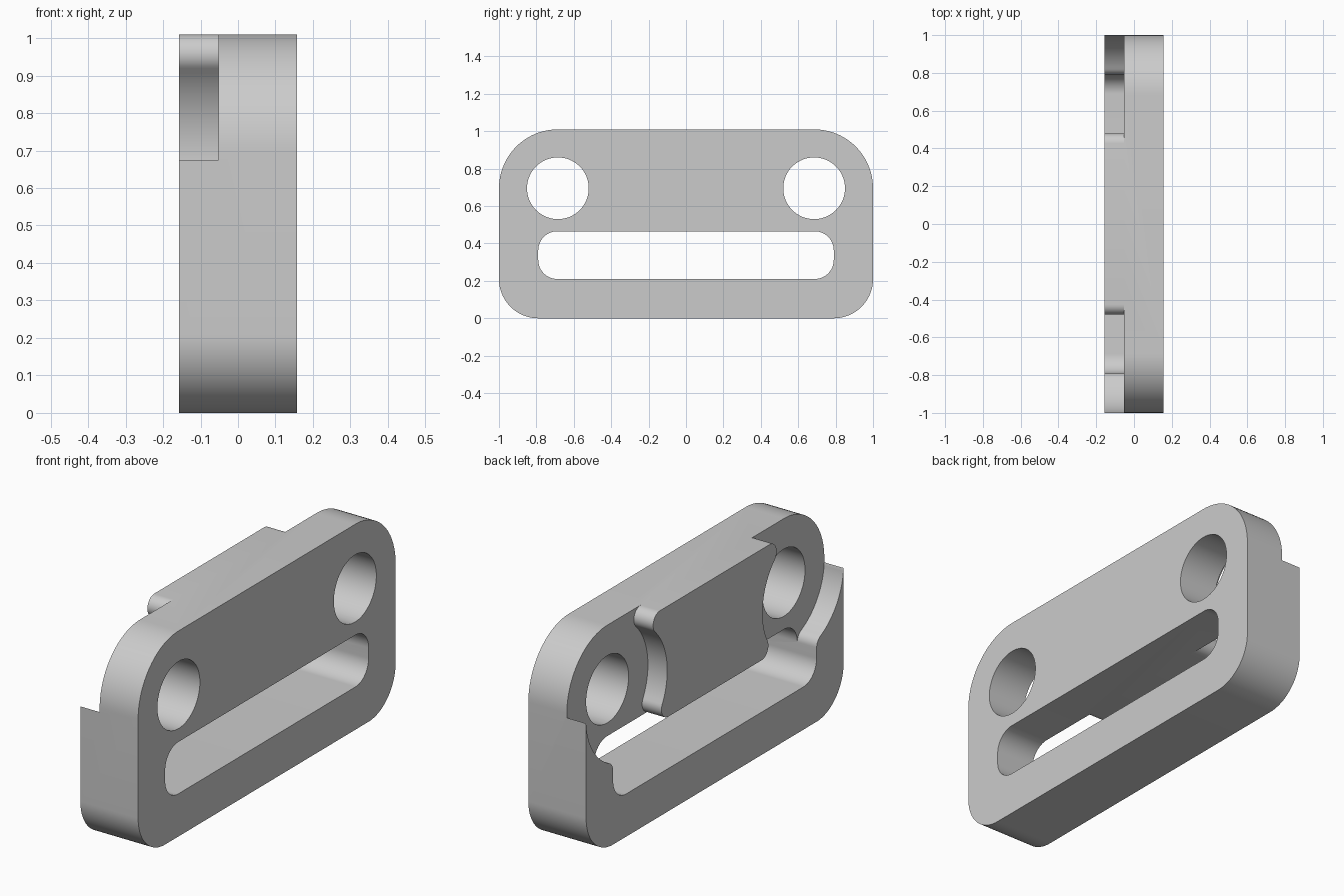
import bpy, bmesh
from math import cos, sin, atan2, sqrt, radians, pi

cube = bpy.data.objects.get("Cube")
if cube:
    bpy.data.objects.remove(cube, do_unlink=True)

HALF_X, FLOOR_X = 0.157, -0.052       # half thickness, depth of the pocket floor
TOP, HOLE_Y, HOLE_Z = 1.01, 0.685, 0.695
CORNER, FILLET = 0.315, 0.053         # corner radius shared by the pockets, blend radius
SLOT_Y, SLOT_LOW, SLOT_HIGH, SLOT_R = 0.79, 0.21, 0.465, 0.102


def arc(cy, cz, r, start, end, n=24):
    """Points on an arc in the y-z plane, angles in radians."""
    steps = [start + (end - start) * i / n for i in range(n + 1)]
    return [(cy + r * cos(a), cz + r * sin(a)) for a in steps]


def rounded_box(half_y, low, high, r_low, r_high):
    """Left-right symmetric outline with separate lower and upper corner radii."""
    side = arc(half_y - r_low, low + r_low, r_low, -pi / 2, 0)
    side += arc(half_y - r_high, high - r_high, r_high, 0, pi / 2)
    return side + [(-y, z) for y, z in reversed(side)]


def prism(name, outline, x0, x1):
    """Extrude a y-z outline along x."""
    bm = bmesh.new()
    face = bm.faces.new([bm.verts.new((x0, y, z)) for y, z in outline])
    moved = bmesh.ops.extrude_face_region(bm, geom=[face])["geom"]
    verts = [v for v in moved if isinstance(v, bmesh.types.BMVert)]
    bmesh.ops.translate(bm, verts=verts, vec=(x1 - x0, 0, 0))
    bmesh.ops.remove_doubles(bm, verts=bm.verts, dist=1e-5)
    bmesh.ops.recalc_face_normals(bm, faces=bm.faces)
    mesh = bpy.data.meshes.new(name)
    bm.to_mesh(mesh)
    bm.free()
    obj = bpy.data.objects.new(name, mesh)
    bpy.context.collection.objects.link(obj)
    return obj


def pocket_outline():
    """Round pocket about the hole, blended into the top edge and the slot."""
    reach = CORNER + FILLET
    # Centres of the three blend arcs, each touching the pocket circle
    end_y = SLOT_Y + FILLET
    end_z = HOLE_Z - sqrt(reach ** 2 - (end_y - HOLE_Y) ** 2)
    low_z = SLOT_HIGH + FILLET
    low_y = HOLE_Y - sqrt(reach ** 2 - (HOLE_Z - low_z) ** 2)
    top_z = TOP - FILLET
    top_y = HOLE_Y - sqrt(reach ** 2 - (top_z - HOLE_Z) ** 2)
    end_a = atan2(end_z - HOLE_Z, end_y - HOLE_Y)
    low_a = atan2(low_z - HOLE_Z, low_y - HOLE_Y) + 2 * pi
    top_a = atan2(top_z - HOLE_Z, top_y - HOLE_Y)

    pts = [(top_y, 1.1), (1.1, 1.1), (1.1, 0.675), (1.0, 0.675)]
    pts += arc(HOLE_Y, HOLE_Z, CORNER, radians(-4), end_a)
    pts += arc(end_y, end_z, FILLET, end_a + pi, pi, 8)[1:]
    pts += [(SLOT_Y - 0.05, end_z), (low_y, end_z)]
    pts += arc(low_y, low_z, FILLET, -pi / 2, low_a - pi, 12)
    pts += arc(HOLE_Y, HOLE_Z, CORNER, low_a, top_a)[1:]
    pts += arc(top_y, top_z, FILLET, top_a - pi, pi / 2, 14)[1:]
    return pts


# Solid plate with large upper corners and smaller lower ones
plate = prism("slotted_plate", rounded_box(1.0, 0, TOP, 0.21, CORNER), -HALF_X, HALF_X)

# Long slot, two bolt holes and two pockets on the right side
cutters = [prism("slot_cutter", rounded_box(SLOT_Y, SLOT_LOW, SLOT_HIGH, SLOT_R, SLOT_R), -0.3, 0.3)]
pocket = pocket_outline()
for side in (1, -1):
    hole = arc(side * HOLE_Y, HOLE_Z, 0.165, 0, 2 * pi, 64)[:-1]
    cutters.append(prism("hole_cutter", hole, -0.3, 0.3))
    cutters.append(prism("pocket_cutter", [(side * y, z) for y, z in pocket], -0.3, FLOOR_X))

bpy.context.view_layer.objects.active = plate
for cutter in cutters:
    cutter.hide_render = True
    mod = plate.modifiers.new("cut", "BOOLEAN")
    mod.operation, mod.solver, mod.object = "DIFFERENCE", "EXACT", cutter
    bpy.ops.object.modifier_apply(modifier=mod.name)
    bpy.data.objects.remove(cutter, do_unlink=True)

# Plain grey finish
grey = bpy.data.materials.new("plain_grey")
grey.use_nodes = True
colour = (0.6, 0.6, 0.6, 1)
grey.diffuse_color = colour
grey.node_tree.nodes["Principled BSDF"].inputs["Base Color"].default_value = colour
plate.data.materials.clear()
plate.data.materials.append(grey)

bpy.ops.object.select_all(action="DESELECT")
plate.select_set(True)
bpy.ops.object.shade_smooth_by_angle(angle=radians(30))
